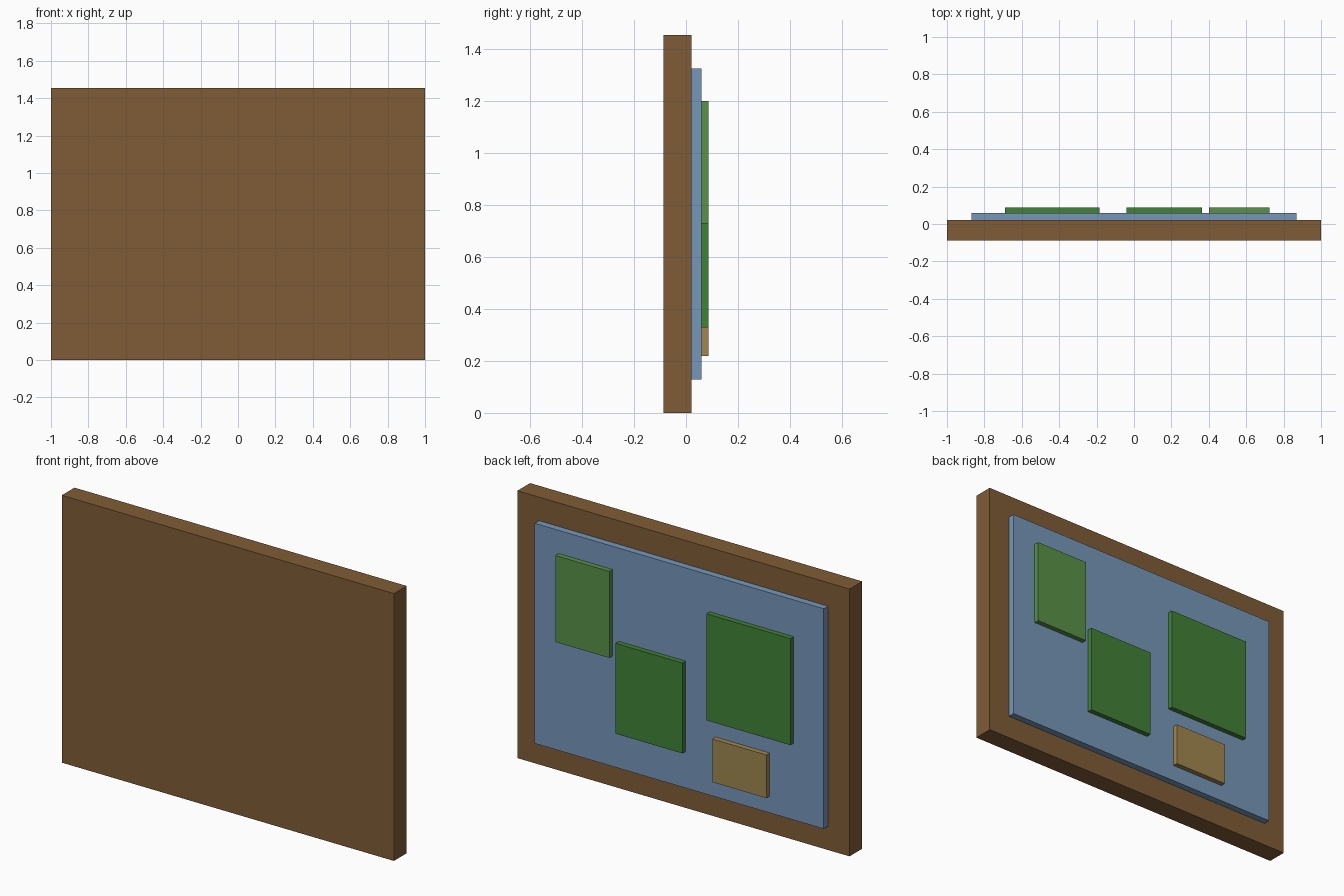
import bpy

if "Cube" in bpy.data.objects:
    bpy.data.objects.remove(bpy.data.objects["Cube"])


def material(name, rgb):
    mat = bpy.data.materials.new(name)
    mat.diffuse_color = (*rgb, 1.0)
    mat.use_nodes = True
    mat.node_tree.nodes["Principled BSDF"].inputs["Base Color"].default_value = mat.diffuse_color
    return mat


def slab(name, x, y, z, mat):
    """Box spanning the given (min, max) ranges."""
    spans = (x, y, z)
    bpy.ops.mesh.primitive_cube_add(size=1, location=[(a + b) / 2 for a, b in spans])
    obj = bpy.context.object
    obj.name = name
    obj.scale = [b - a for a, b in spans]
    bpy.ops.object.transform_apply(location=False, rotation=False, scale=True)
    obj.data.materials.append(mat)
    return obj


wood = material("wood", (0.216, 0.107, 0.037))
water = material("water_blue", (0.18, 0.31, 0.49))
dark_green = material("dark_green", (0.054, 0.223, 0.038))
light_green = material("light_green", (0.102, 0.283, 0.065))
sand = material("sand", (0.35, 0.242, 0.08))

# Layer depths, front to back
Y0, Y1, Y2, Y3 = -0.087, 0.022, 0.059, 0.087

# Backing board and raised map panel
slab("backing_board", (-1, 1), (Y0, Y1), (0, 1.455), wood)
slab("map_panel", (-0.87, 0.87), (Y1, Y2), (0.129, 1.327), water)

# Raised land patches on the panel
patches = [
    ("large_land_patch", (-0.69, -0.184), (0.547, 1.127), dark_green),
    ("middle_land_patch", (-0.039, 0.363), (0.328, 0.82), dark_green),
    ("upper_land_patch", (0.401, 0.725), (0.73, 1.201), light_green),
    ("small_sand_patch", (-0.545, -0.219), (0.22, 0.455), sand),
]
for name, x, z, mat in patches:
    slab(name, x, (Y2, Y3), z, mat)
